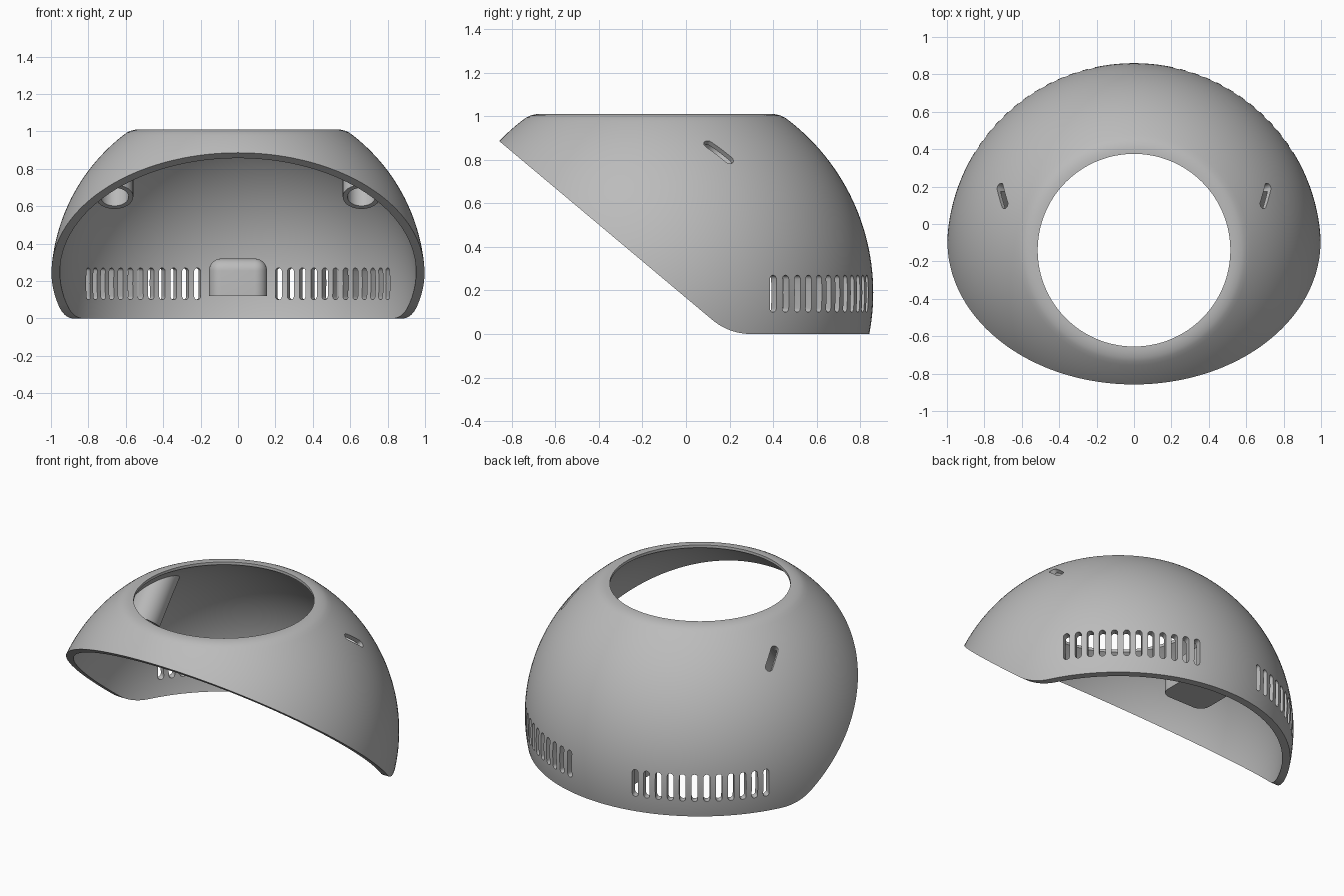
import bpy, bmesh
from math import sin, cos, asin, radians, pi
from mathutils import Matrix, Vector

cube = bpy.data.objects.get("Cube")
if cube:
    bpy.data.objects.remove(cube, do_unlink=True)

CENTRE = Vector((0, -0.14, 0.19))
OUTER, INNER = 1.0, 0.955

grey = bpy.data.materials.new("plain_grey")
grey.use_nodes = True
grey.diffuse_color = (0.5, 0.5, 0.5, 1)
grey.node_tree.nodes["Principled BSDF"].inputs["Base Color"].default_value = (0.5, 0.5, 0.5, 1)


def make(name, bm):
    bmesh.ops.recalc_face_normals(bm, faces=bm.faces)
    mesh = bpy.data.meshes.new(name)
    bm.to_mesh(mesh)
    bm.free()
    mesh.materials.append(grey)
    obj = bpy.data.objects.new(name, mesh)
    bpy.context.collection.objects.link(obj)
    return obj


def activate(obj):
    bpy.ops.object.select_all(action='DESELECT')
    obj.select_set(True)
    bpy.context.view_layer.objects.active = obj


def boolean(obj, other, operation='DIFFERENCE', keep=False):
    mod = obj.modifiers.new("cut", 'BOOLEAN')
    mod.operation, mod.solver, mod.object = operation, 'EXACT', other
    activate(obj)
    bpy.ops.object.modifier_apply(modifier=mod.name)
    if not keep:
        bpy.data.objects.remove(other, do_unlink=True)


def prism(bm, points, depth, matrix):
    """Extrude a flat outline by depth along its local z, centred."""
    verts = [bm.verts.new(matrix @ Vector((x, y, -depth / 2))) for x, y in points]
    face = bm.faces.new(verts)
    out = bmesh.ops.extrude_face_region(bm, geom=[face])
    shift = matrix.to_3x3() @ Vector((0, 0, depth))
    bmesh.ops.translate(bm, vec=shift, verts=[v for v in out["geom"] if isinstance(v, bmesh.types.BMVert)])


def stadium(width, length, n=8):
    """Slot outline with round ends, long along local y."""
    r, h = width / 2, length / 2 - width / 2
    top = [(r * cos(pi * i / n), h + r * sin(pi * i / n)) for i in range(n + 1)]
    return top + [(-x, -y) for x, y in top]


def frame(x, y, z, origin):
    m = Matrix((x, y, z)).transposed().to_4x4()
    m.translation = origin
    return m


def ball(radius):
    bm = bmesh.new()
    bmesh.ops.create_uvsphere(bm, u_segments=96, v_segments=48, radius=radius,
                              matrix=Matrix.Translation(CENTRE))
    return make("ball_helper", bm)


def cylinder(name, base, axis, radius, length):
    bm = bmesh.new()
    turn = axis.to_track_quat('Z', 'Y').to_matrix().to_4x4()
    bmesh.ops.create_cone(bm, cap_ends=True, segments=48, radius1=radius, radius2=radius, depth=length,
                          matrix=Matrix.Translation(base + axis * length / 2) @ turn)
    return make(name, bm)


def arc(radius, start, end, n):
    return [(radius * cos(start + (end - start) * i / n), radius * sin(start + (end - start) * i / n))
            for i in range(n + 1)]


# Domed shell: revolved wall with a softened round opening on top
HOLE = 0.515
profile = arc(OUTER, radians(-25), radians(52), 40)
profile += [(0.595, 0.803), (0.575, 0.813), (0.55, 0.819), (0.53, 0.821), (HOLE, 0.821)]
profile += arc(INNER, asin((INNER ** 2 - HOLE ** 2) ** 0.5 / INNER), radians(-25), 40)
bm = bmesh.new()
verts = [bm.verts.new(CENTRE + Vector((r, 0, z))) for r, z in profile]
edges = [bm.edges.new((a, b)) for a, b in zip(verts, verts[1:] + verts[:1])]
bmesh.ops.spin(bm, geom=verts + edges, cent=CENTRE, axis=(0, 0, 1), angle=2 * pi, steps=144)
bmesh.ops.remove_doubles(bm, verts=bm.verts, dist=1e-4)
shell = make("domed_shell", bm)

# Sloped front opening, rounded into the flat base
SLOPE, BEND, BEND_Y = radians(40), 0.275, 0.298
bend = [(BEND_Y + y, BEND + z) for y, z in arc(BEND, -pi / 2 - SLOPE, -pi / 2, 12)]
start_y, start_z = bend[0]
reach = start_y + 1.5
side = [(-1.5, start_z + reach * sin(SLOPE) / cos(SLOPE))] + bend + [(1.5, 0), (1.5, -1), (-1.5, -1)]
bm = bmesh.new()
prism(bm, side, 3, frame((0, 1, 0), (0, 0, 1), (1, 0, 0), (0, 0, 0)))
boolean(shell, make("front_cutter", bm))

# Two rows of upright vents around the back
bm = bmesh.new()
for s in (-1, 1):
    for i in range(12):
        a = s * radians(13.2 + 4 * i)
        out = Vector((sin(a), cos(a), 0))
        up = Vector((0, 0, 1))
        spot = Vector((CENTRE.x, CENTRE.y, 0.185)) + out * 0.97
        prism(bm, stadium(0.036, 0.17), 0.22, frame(up.cross(out) * -1, up, out, spot))
boolean(shell, make("vent_cutter", bm))

# Mounting bosses under the side slots, set square to the sloped opening
axis = Vector((0, sin(SLOPE), cos(SLOPE)))
for s, label in ((1, "left"), (-1, "right")):
    base = Vector((0.66 * s, 0, 0.65))
    boss = cylinder(label + "_boss", base, axis, 0.1, 0.5)
    boolean(boss, ball(0.965), 'INTERSECT')
    recess = cylinder("recess_cutter", base - axis * 0.05, axis, 0.075, 0.5)
    boolean(recess, ball(0.975), 'INTERSECT')
    boolean(boss, recess, keep=True)
    boolean(shell, recess)

    # Slanted slot through the wall
    spot = Vector((0.703 * s, 0.15, 0.835))
    out = (spot - CENTRE).normalized()
    along = Vector((0.034 * s, 0.12, -0.09))
    along = (along - out * along.dot(out)).normalized()
    bm = bmesh.new()
    prism(bm, stadium(0.045, 0.165), 0.16, frame(along.cross(out), along, out, spot))
    slot = make("slot_cutter", bm)
    boolean(boss, slot, keep=True)
    boolean(shell, slot)

# Rounded block on the inside of the back wall
bm = bmesh.new()
bmesh.ops.create_cube(bm, size=1, matrix=Matrix.Translation((0, 0.615, 0.22))
                      @ Matrix.Diagonal((0.31, 0.39, 0.2, 1)))
soft = [e for e in bm.edges
        if (all(v.co.z > 0.2 for v in e.verts) and not all(v.co.y > 0.6 for v in e.verts))
        or (all(v.co.y < 0.6 for v in e.verts) and abs(e.verts[0].co.z - e.verts[1].co.z) > 0.1)]
bmesh.ops.bevel(bm, geom=soft, offset=0.065, segments=8, profile=0.5, affect='EDGES')
block = make("rear_block", bm)

for obj in (shell, block, bpy.data.objects["left_boss"], bpy.data.objects["right_boss"]):
    activate(obj)
    bpy.ops.object.shade_smooth_by_angle(angle=radians(30))
